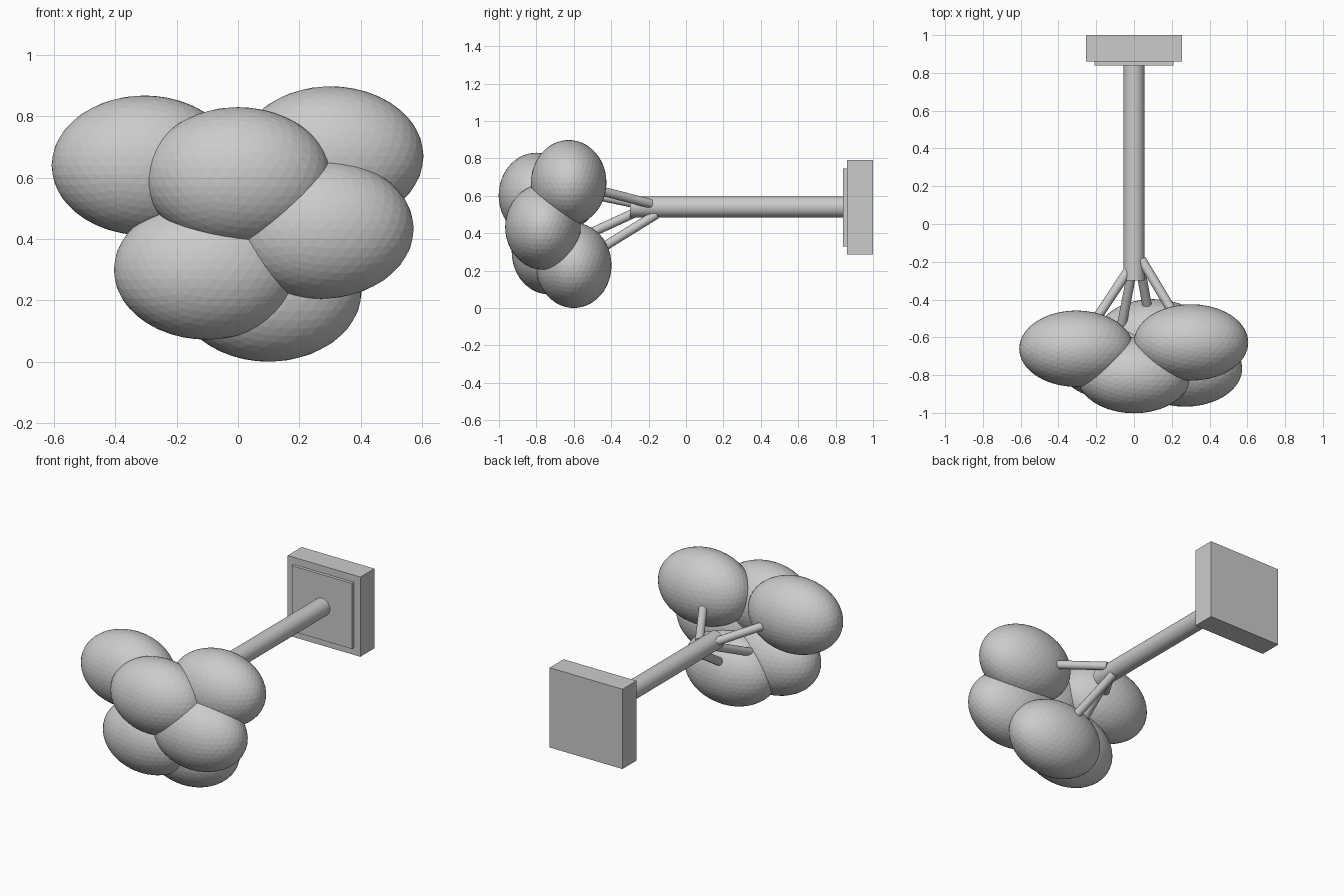
import bpy
from mathutils import Vector

if "Cube" in bpy.data.objects:
    bpy.data.objects.remove(bpy.data.objects["Cube"])


def box(name, x, y, z):
    """Box from (min, max) ranges on each axis."""
    bpy.ops.mesh.primitive_cube_add(size=1, location=[sum(r) / 2 for r in (x, y, z)])
    ob = bpy.context.object
    ob.name = name
    ob.scale = [r[1] - r[0] for r in (x, y, z)]
    bpy.ops.object.transform_apply(location=False, rotation=False, scale=True)


def rod(name, start, end, radius, sides=32):
    a, b = Vector(start), Vector(end)
    d = b - a
    bpy.ops.mesh.primitive_cylinder_add(vertices=sides, radius=radius, depth=d.length,
                                        location=(a + b) / 2)
    ob = bpy.context.object
    ob.name = name
    ob.rotation_euler = d.to_track_quat('Z', 'Y').to_euler()
    bpy.ops.object.shade_smooth_by_angle()


def foliage(name, centre, radii):
    bpy.ops.mesh.primitive_ico_sphere_add(subdivisions=4, radius=1, location=centre)
    ob = bpy.context.object
    ob.name = name
    ob.scale = radii
    bpy.ops.object.transform_apply(location=False, rotation=False, scale=True)


# Base block with its thin raised panel
box("base_block", (-0.255, 0.255), (0.86, 1.0), (0.285, 0.79))
box("base_panel", (-0.21, 0.21), (0.84, 0.87), (0.33, 0.745))

# Trunk
rod("trunk", (0, 0.85, 0.54), (0, -0.30, 0.54), 0.056)

# Leaf clumps
clumps = {
    "upper_left": (-0.305, -0.66, 0.64),
    "upper_right": (0.302, -0.627, 0.67),
    "front": (0, -0.80, 0.602),
    "middle_right": (0.27, -0.765, 0.433),
    "lower_left": (-0.102, -0.73, 0.30),
    "bottom": (0.10, -0.60, 0.228),
}
for name, centre in clumps.items():
    foliage(name + "_clump", centre, (0.303, 0.202, 0.228))

# Branches run from the trunk into four of the clumps
branches = {
    "upper_left": (-0.02, -0.23, 0.55),
    "upper_right": (0.04, -0.19, 0.558),
    "lower_left": (-0.01, -0.25, 0.52),
    "bottom": (0.02, -0.16, 0.50),
}
for name, start in branches.items():
    rod(name + "_branch", start, clumps[name], 0.025, 24)
